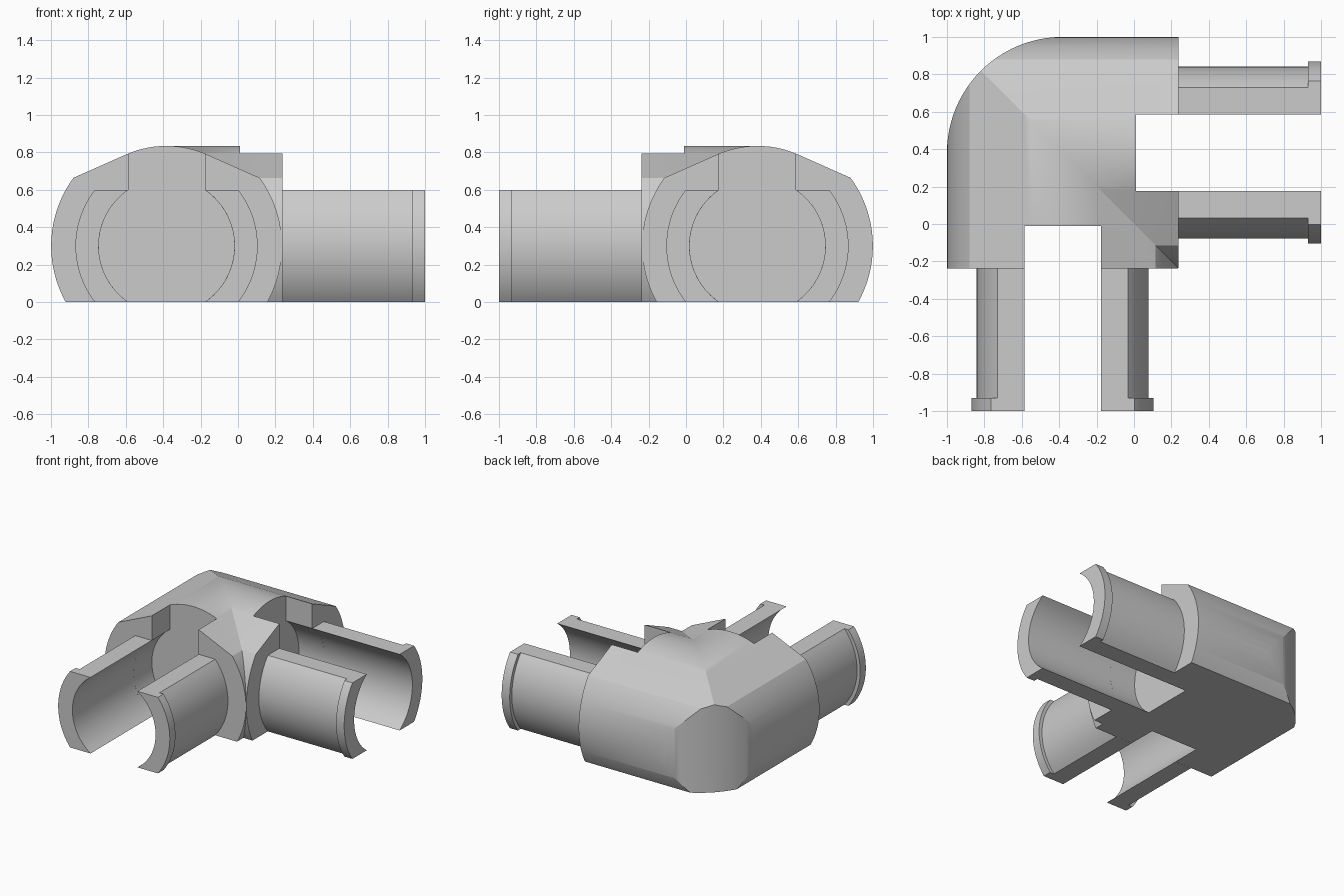
import bpy, bmesh, math

cube = bpy.data.objects.get("Cube")
if cube:
    bpy.data.objects.remove(cube)

# Main dimensions
AXIS, MID = 0.382, 0.30         # arm axis offset from centre, axis height
BODY_R, ROOF_R = 0.618, 0.535
BORE_R, TUBE_R, LIP_R = 0.363, 0.46, 0.487
BODY_END, BORE_END, LIP_START, TIP = -0.237, -0.01, -0.93, -1.0
TUBE_TOP = 0.60
HALF_SLOT = math.sqrt(BORE_R ** 2 - MID ** 2)

grey = bpy.data.materials.new("plain grey")
grey.use_nodes = True
colour = (0.6, 0.6, 0.6, 1)
grey.diffuse_color = colour
grey.node_tree.nodes["Principled BSDF"].inputs["Base Color"].default_value = colour


def arc(r, a0, a1, n):
    """Points (u, z) on a circle around the arm axis, angles in radians."""
    return [(r * math.cos(a0 + (a1 - a0) * i / n),
             MID + r * math.sin(a0 + (a1 - a0) * i / n)) for i in range(n + 1)]


def loft(name, rings):
    """Skin matching rings of points, cap both ends, face outwards."""
    bm = bmesh.new()
    loops = [[bm.verts.new(p) for p in ring] for ring in rings]
    n = len(loops[0])
    for a, b in zip(loops, loops[1:]):
        for i in range(n):
            j = (i + 1) % n
            bm.faces.new((a[i], a[j], b[j], b[i]))
    bm.faces.new(loops[0])
    bm.faces.new(loops[-1])
    bmesh.ops.recalc_face_normals(bm, faces=bm.faces)
    if bm.calc_volume(signed=True) < 0:
        bmesh.ops.reverse_faces(bm, faces=bm.faces)
    mesh = bpy.data.meshes.new(name)
    bm.to_mesh(mesh)
    bm.free()
    mesh.materials.append(grey)
    obj = bpy.data.objects.new(name, mesh)
    bpy.context.collection.objects.link(obj)
    return obj


def swap(p):
    """Reflect a point from the front arm to the side arm."""
    return (-p[1], -p[0], p[2])


def arm_part(name, profile, y0, y1, side):
    rings = [[(u - AXIS, y, z) for u, z in profile] for y in (y0, y1)]
    if side:
        rings = [[swap(p) for p in ring] for ring in rings]
    return loft(name, rings)


def smooth(obj):
    bpy.ops.object.select_all(action='DESELECT')
    obj.select_set(True)
    bpy.context.view_layer.objects.active = obj
    bpy.ops.object.shade_smooth_by_angle(angle=math.radians(25))


def cut(obj, cutter, operation):
    mod = obj.modifiers.new(cutter.name, 'BOOLEAN')
    mod.object, mod.operation, mod.solver = cutter, operation, 'EXACT'
    bpy.context.view_layer.objects.active = obj
    bpy.ops.object.modifier_apply(modifier=mod.name)
    bpy.data.objects.remove(cutter)


# Elbow body: barrel sides, sloped shoulders, gently curved roof, mitred
low = math.asin(-MID / BODY_R)
high = math.asin((0.665 - MID) / BODY_R)
roof = math.acos(HALF_SLOT / ROOF_R)
right = arc(BODY_R - 0.001, low, high, 25)
left = [(-u, z) for u, z in reversed(right)]
section = right + arc(ROOF_R, roof, math.pi - roof, 12) + left
front_ring = [(u - AXIS, BODY_END, z) for u, z in section]
mitre_ring = [(x, -x, z) for x, y, z in front_ring]
side_ring = [swap(p) for p in front_ring]
body = loft("elbow_body", [front_ring, mitre_ring, side_ring])

# Round the outer corner in plan
plan = [(-AXIS + BODY_R * math.cos(a), AXIS + BODY_R * math.sin(a))
        for a in (math.pi - math.pi / 2 * i / 24 for i in range(25))]
plan += [(1.2, 1), (1.2, -1.2), (-1, -1.2)]
cut(body, loft("corner_cutter", [[(x, y, z) for x, y in plan] for z in (-0.5, 1.5)]),
    'INTERSECT')

# Bore with an open slot above it, in each arm
shoulder = math.acos(HALF_SLOT / BORE_R)
keyhole = arc(BORE_R, math.pi - shoulder, 2 * math.pi + shoulder, 48)
keyhole += [(HALF_SLOT, 1.3), (-HALF_SLOT, 1.3)]
for side in (False, True):
    cut(body, arm_part("bore_cutter", keyhole, -1.2, BORE_END, side), 'DIFFERENCE')
smooth(body)


def jaw(r, sign):
    """Curved wall between the bore and radius r, cut flat above and below."""
    a, b = math.asin(MID / r), math.asin((TUBE_TOP - MID) / BORE_R)
    wall = arc(r, -a, a, 24) + arc(BORE_R, b, -b, 24)
    return [(sign * u, z) for u, z in wall]


# Split tubes with a raised lip at the tip
for side, arm in ((False, "front"), (True, "side")):
    for sign, place in ((-1, "outer"), (1, "inner")):
        smooth(arm_part(f"{arm}_{place}_tube", jaw(TUBE_R, sign),
                        BODY_END, LIP_START, side))
        smooth(arm_part(f"{arm}_{place}_lip", jaw(LIP_R, sign),
                        LIP_START, TIP, side))
